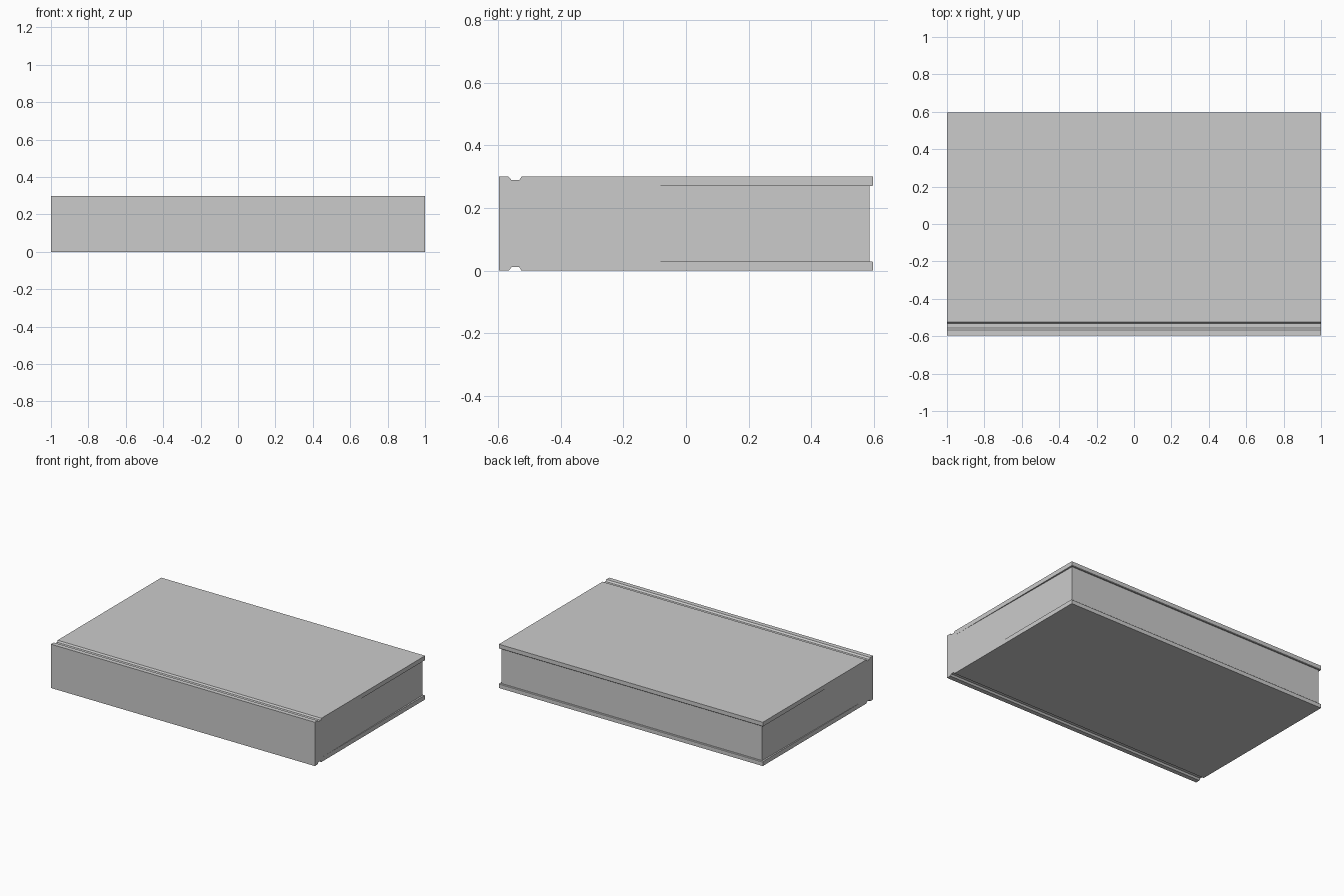
import bpy, bmesh

if "Cube" in bpy.data.objects:
    bpy.data.objects.remove(bpy.data.objects["Cube"])

HALF_Y, H, COVER = 0.597, 0.3, 0.03
HINGE = -0.525      # where the spine ends and the pages begin
FORE = 0.586        # outer edge of the pages


def prism(name, outline, axis, low, high):
    """Extrude a 2D outline along x ('x': points are y,z) or z ('z': points are x,y)."""
    place = (lambda p, t: (t, p[0], p[1])) if axis == 'x' else (lambda p, t: (p[0], p[1], t))
    bm = bmesh.new()
    base = bm.faces.new([bm.verts.new(place(p, low)) for p in outline])
    new = bmesh.ops.extrude_face_region(bm, geom=[base])
    for v in new['geom']:
        if isinstance(v, bmesh.types.BMVert):
            v.co['xyz'.index(axis)] = high
    bmesh.ops.recalc_face_normals(bm, faces=bm.faces)
    mesh = bpy.data.meshes.new(name)
    bm.to_mesh(mesh)
    bm.free()
    obj = bpy.data.objects.new(name, mesh)
    bpy.context.collection.objects.link(obj)
    return obj


# Cover: lower half of the C-shaped profile with hinge groove, mirrored in height
lower = [(-HALF_Y, 0), (-0.566, 0), (-0.557, 0.011), (-0.532, 0.011),
         (HINGE, 0), (HALF_Y, 0), (HALF_Y, COVER - 0.003),
         (HALF_Y - 0.003, COVER), (HINGE, COVER)]
upper = [(y, H - z) for y, z in reversed(lower)]
prism("book_cover", lower + upper, 'x', -1, 1)

# Pages: flush with the spine, tapering inwards towards the fore edge
pages = [(-1, HINGE), (1, HINGE), (0.988, FORE), (-0.988, FORE)]
prism("page_block", pages, 'z', COVER, H - COVER)
